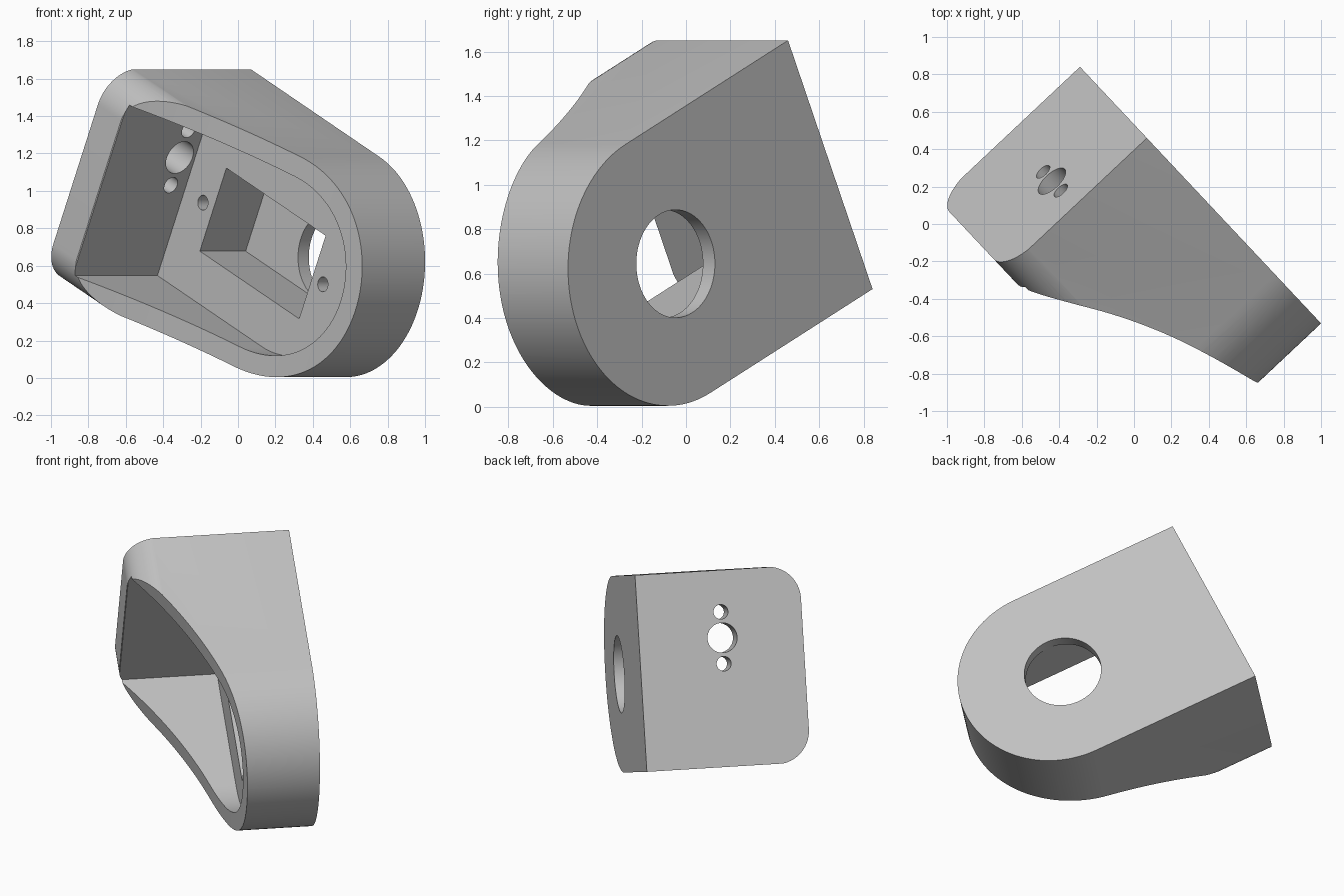
import bpy, bmesh
from math import sin, cos, pi, radians
from mathutils import Matrix, Vector

if "Cube" in bpy.data.objects:
    bpy.data.objects.remove(bpy.data.objects["Cube"])

# Local frame: u along the base plate, v across it, w out of the base
HALF = 0.618          # half width of the bracket
OUT, TOP = -0.365, 0.675   # outer face of the base, top of the end wall
END = 1.107           # centre of the rounded end along u

grey = bpy.data.materials.new("plain grey")
grey.use_nodes = True
colour = (0.53, 0.53, 0.53, 1)
grey.diffuse_color = colour
grey.node_tree.nodes["Principled BSDF"].inputs["Base Color"].default_value = colour


def prism(name, points, axis, lo, hi):
    """Extrude a 2D outline along axis u, v or w."""
    place = {"u": lambda a, b, d: (d, a, b),
             "v": lambda a, b, d: (a, d, b),
             "w": lambda a, b, d: (a, b, d)}[axis]
    bm = bmesh.new()
    face = bm.faces.new([bm.verts.new(place(a, b, lo)) for a, b in points])
    new = bmesh.ops.extrude_face_region(bm, geom=[face])["geom"]
    shift = Vector(place(0, 0, hi - lo))
    bmesh.ops.translate(bm, vec=shift,
                        verts=[g for g in new if isinstance(g, bmesh.types.BMVert)])
    bmesh.ops.recalc_face_normals(bm, faces=bm.faces)
    mesh = bpy.data.meshes.new(name)
    bm.to_mesh(mesh)
    bm.free()
    mesh.materials.append(grey)
    obj = bpy.data.objects.new(name, mesh)
    bpy.context.scene.collection.objects.link(obj)
    return obj


def arc(a, b, r, start, stop, steps):
    angles = [radians(start + (stop - start) * i / steps) for i in range(steps + 1)]
    return [(a + r * cos(t), b + r * sin(t)) for t in angles]


def circle(a, b, r, steps=48):
    return arc(a, b, r, 0, 360, steps)[:-1]


def tongue(start, half):
    """Plate outline with one square and one rounded end."""
    return [(start, -half)] + arc(END, 0, half, -90, 90, 64) + [(start, half)]


def box(a0, a1, b0, b1):
    return [(a0, b0), (a1, b0), (a1, b1), (a0, b1)]


def combine(obj, tool, operation):
    mod = obj.modifiers.new("cut", "BOOLEAN")
    mod.operation, mod.solver, mod.object = operation, "EXACT", tool
    graph = bpy.context.evaluated_depsgraph_get()
    mesh = bpy.data.meshes.new_from_object(obj.evaluated_get(graph))
    obj.modifiers.clear()
    obj.data = mesh
    bpy.data.objects.remove(tool)


def bezier(p0, p1, p2, p3, steps):
    pts = [Vector(p) for p in (p0, p1, p2, p3)]
    out = []
    for i in range(steps + 1):
        t = i / steps
        k = ((1 - t) ** 3, 3 * t * (1 - t) ** 2, 3 * t * t * (1 - t), t ** 3)
        out.append(tuple(sum((c * p for c, p in zip(k, pts)), Vector((0, 0)))))
    return out


# Block with two rounded upper corners
side, r = HALF + 0.003, 0.21
section = ([(-side, OUT), (side, OUT)]
           + arc(side - r, TOP - r, r, 0, 90, 20)
           + arc(r - side, TOP - r, r, 90, 180, 20))
body = prism("hollow_bracket", section, "u", 0, 2)

# Rounded end and the sweeping rim
combine(body, prism("plan", tongue(-0.2, HALF), "w", -0.8, 1), "INTERSECT")
sweep = ([(-0.2, -0.7), (1.75, -0.7)]
         + bezier((1.75, 0.09), (1.15, 0.13), (0.6, 0.38), (0.2, TOP), 40)
         + [(0.17, 0.7), (-0.2, 0.9)])
combine(body, prism("sweep", sweep, "v", -1, 1), "INTERSECT")

# Cavity, deep pocket and the large opening in the base
cutters = [
    prism("cavity", tongue(0.205, 0.503), "w", 0.05, 1),
    prism("pocket", box(0.45, 1.305, -0.245, 0.245), "w", -0.286, 0.3),
    prism("opening", circle(1.055, 0, 0.243, 80), "w", -0.6, -0.1),
]
# Blind screw holes in the cavity floor
for u in (0.362, 1.395):
    cutters.append(prism("screw_hole", circle(u, 0, 0.04, 32), "w", -0.2, 0.2))
# Through holes in the end wall
for v, radius in ((0.03, 0.046), (0.193, 0.094), (0.356, 0.046)):
    cutters.append(prism("wall_hole", circle(v, 0.163, radius), "u", -0.2, 0.33))
for tool in cutters:
    combine(body, tool, "DIFFERENCE")

# Turn the bracket into its tilted pose
tilt = radians(25)
across = Vector((0.685, -0.729, 0)).normalized()
up = Vector((0, 0, 1))
u_dir = across * cos(tilt) - up * sin(tilt)
v_dir = across * sin(tilt) + up * cos(tilt)
w_dir = u_dir.cross(v_dir)
pose = Matrix((u_dir, v_dir, w_dir)).transposed().to_4x4()
pose.translation = across * -0.549 + up * 1.09
body.data.transform(pose)

bpy.ops.object.select_all(action="DESELECT")
bpy.context.view_layer.objects.active = body
body.select_set(True)
bpy.ops.object.shade_smooth_by_angle(angle=radians(25))
